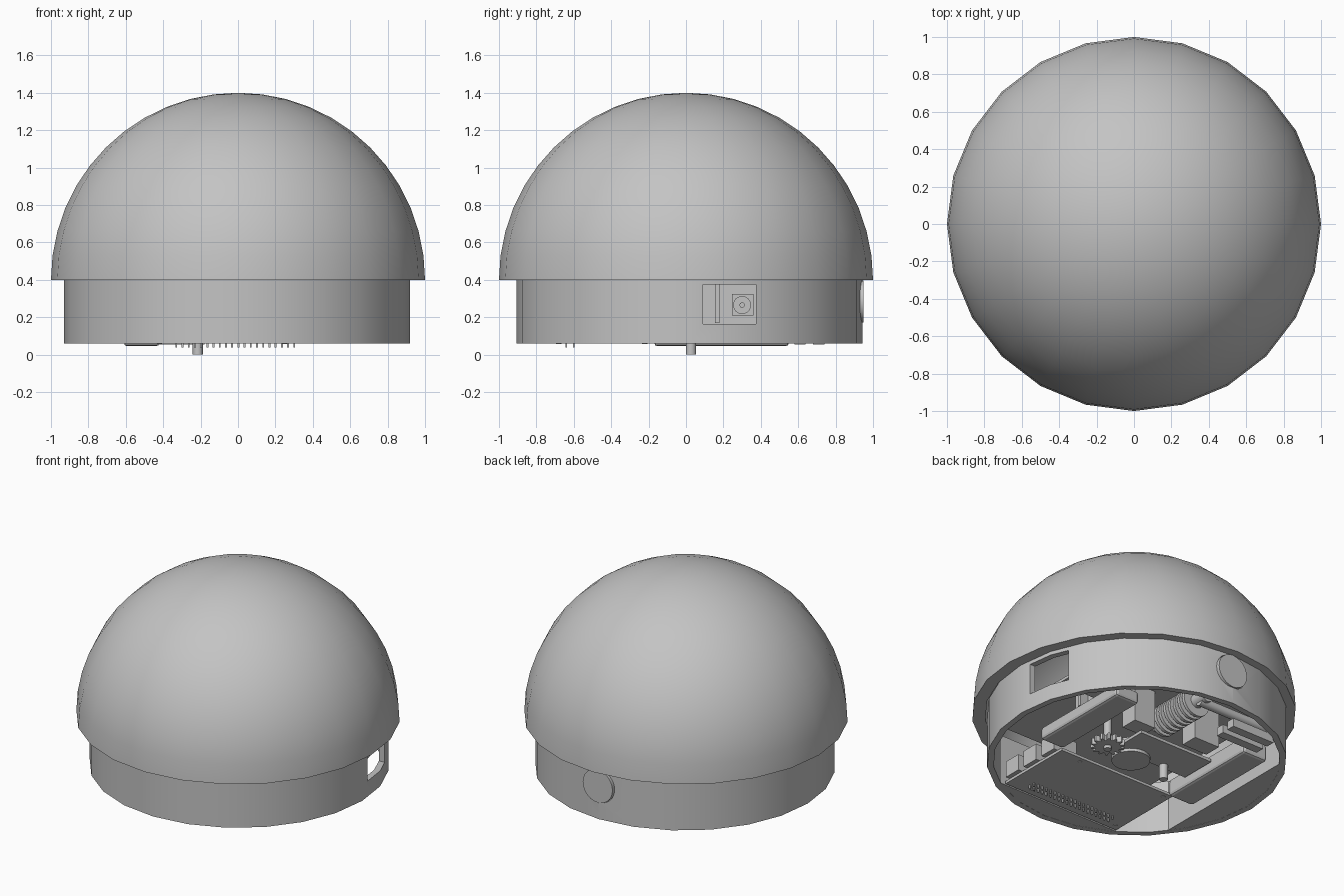
import bpy, bmesh, math
from mathutils import Matrix, Vector

if "Cube" in bpy.data.objects:
    bpy.data.objects.remove(bpy.data.objects["Cube"], do_unlink=True)

SEG = 24
BASE = Vector((-0.005, 0.02, 0))

grey = bpy.data.materials.new("plain_grey")
grey.use_nodes = True
grey.diffuse_color = (0.55, 0.55, 0.55, 1)
grey.node_tree.nodes["Principled BSDF"].inputs["Base Color"].default_value = (0.55, 0.55, 0.55, 1)


def finish(name, bm, offset=(0, 0, 0)):
    bmesh.ops.translate(bm, verts=bm.verts, vec=Vector(offset))
    bmesh.ops.recalc_face_normals(bm, faces=bm.faces)
    mesh = bpy.data.meshes.new(name)
    bm.to_mesh(mesh)
    bm.free()
    mesh.materials.append(grey)
    obj = bpy.data.objects.new(name, mesh)
    bpy.context.collection.objects.link(obj)
    return obj


def smooth(obj):
    bpy.ops.object.select_all(action='DESELECT')
    obj.select_set(True)
    bpy.context.view_layer.objects.active = obj
    bpy.ops.object.shade_smooth_by_angle(angle=math.radians(30))


def add_box(bm, x, y, z):
    size = Matrix.Diagonal((x[1] - x[0], y[1] - y[0], z[1] - z[0], 1))
    centre = Matrix.Translation((sum(x) / 2, sum(y) / 2, sum(z) / 2))
    return bmesh.ops.create_cube(bm, size=1, matrix=centre @ size)


def box(name, x, y, z, bevel=0):
    bm = bmesh.new()
    add_box(bm, x, y, z)
    if bevel:
        bmesh.ops.bevel(bm, geom=bm.edges[:], offset=bevel, segments=2, affect='EDGES', profile=0.5)
    return finish(name, bm)


def cylinder(name, centre, radius, depth, axis='Z', sides=24):
    turn = {'X': Matrix.Rotation(math.pi / 2, 4, 'Y'),
            'Y': Matrix.Rotation(math.pi / 2, 4, 'X'), 'Z': Matrix()}[axis]
    bm = bmesh.new()
    bmesh.ops.create_cone(bm, cap_ends=True, segments=sides, radius1=radius, radius2=radius,
                          depth=depth, matrix=turn)
    obj = finish(name, bm, centre)
    smooth(obj)
    return obj


def lathe(name, profile, offset=(0, 0, 0), closed=True):
    bm = bmesh.new()
    verts = [bm.verts.new((r, 0, z)) for r, z in profile]
    edges = [bm.edges.new(pair) for pair in zip(verts, verts[1:])]
    if closed:
        edges.append(bm.edges.new((verts[-1], verts[0])))
    bmesh.ops.spin(bm, geom=verts + edges, cent=(0, 0, 0), axis=(0, 0, 1),
                   angle=2 * math.pi, steps=SEG)
    bmesh.ops.remove_doubles(bm, verts=bm.verts, dist=0.0005)
    obj = finish(name, bm, offset)
    return obj


def cut(obj, cutter):
    mod = obj.modifiers.new("opening", 'BOOLEAN')
    mod.operation = 'DIFFERENCE'
    mod.solver = 'EXACT'
    mod.object = cutter
    bpy.context.view_layer.objects.active = obj
    bpy.ops.object.modifier_apply(modifier=mod.name)
    bpy.data.objects.remove(cutter, do_unlink=True)


# Hollow dome
def arc(radius, steps=12):
    return [(radius * math.cos(i * math.pi / 2 / steps), 0.4 + radius * math.sin(i * math.pi / 2 / steps))
            for i in range(steps + 1)]


smooth(lathe("dome_shell", arc(1.0) + arc(0.92)[::-1]))

# Base wall with a side window and a round hole at the back
wall = lathe("base_wall", [(0.925, 0.06), (0.925, 0.41), (0.885, 0.41), (0.885, 0.06)], BASE)
cut(wall, box("window_cutter", (0.7, 1.1), (0.09, 0.375), (0.165, 0.375)))
cut(wall, cylinder("button_cutter", (0, 0.92, 0.285), 0.115, 0.2, 'Y'))
smooth(wall)
cylinder("back_button", (0, 0.92, 0.285), 0.112, 0.06, 'Y')
box("mounting_deck", (-0.62, 0.62), (-0.62, 0.62), (0.38, 0.4))


# Solid wall segments with straight inner faces
def segment(name, normal, distance):
    bm = bmesh.new()
    bmesh.ops.create_cone(bm, cap_ends=True, segments=SEG, radius1=0.9, radius2=0.9, depth=0.34,
                          matrix=Matrix.Translation((0, 0, 0.231)) @ Matrix.Rotation(math.pi / 2, 4, 'Z'))
    cutres = bmesh.ops.bisect_plane(bm, geom=bm.verts[:] + bm.edges[:] + bm.faces[:],
                                    plane_co=Vector(normal) * distance, plane_no=normal, clear_inner=True)
    rim = [e for e in cutres["geom_cut"] if isinstance(e, bmesh.types.BMEdge)]
    bmesh.ops.holes_fill(bm, edges=rim)
    finish(name, bm, BASE)


segment("right_wall_block", (-1, 0, 0), 0.7)
segment("front_wall_block", (0, -1, 0), 0.75)

# Circuit board, its chips, ports and pin header
box("circuit_board", (-0.46, 0.43), (-0.72, -0.18), (0.062, 0.08))
box("board_chip", (-0.15, 0.05), (-0.5, -0.3), (0.08, 0.1))
for i, y in enumerate((-0.62, -0.45, -0.28)):
    box(f"board_port_{i + 1}", (0.28, 0.46), (y - 0.06, y + 0.06), (0.08, 0.19))
bm = bmesh.new()
for i in range(20):
    for y in (-0.64, -0.6):
        x = -0.33 + i * 0.0332
        add_box(bm, (x - 0.005, x + 0.005), (y - 0.005, y + 0.005), (0.038, 0.07))
finish("header_pins", bm)
for x in (-0.42, 0.25):
    for y in (-0.68, -0.22):
        cylinder("board_screw", (x, y, 0.064), 0.014, 0.012, sides=12)

# Batteries on both sides
box("right_battery", (-0.61, -0.42), (-0.17, 0.55), (0.045, 0.16), 0.018)
box("left_battery", (0.43, 0.61), (-0.17, 0.56), (0.065, 0.15), 0.018)

# Power jack behind the window
box("jack_plate", (0.5, 0.52), (0.06, 0.4), (0.16, 0.38))
box("jack_body", (0.52, 0.66), (0.245, 0.36), (0.21, 0.325))
for radius, x in ((0.048, 0.665), (0.032, 0.67), (0.014, 0.68)):
    cylinder("jack_ring", (x, 0.3, 0.265), radius, 0.02, 'X')
box("jack_rail", (0.52, 0.58), (0.155, 0.18), (0.17, 0.375))

# Gear train
box("gear_plate", (-0.41, 0.15), (0.0, 0.25), (0.1, 0.12))
bm = bmesh.new()
teeth = 14
ring = []
for i in range(teeth * 4):
    r = 0.105 if i % 4 < 2 else 0.08
    a = 2 * math.pi * i / (teeth * 4)
    ring.append(bm.verts.new((r * math.cos(a), r * math.sin(a), 0)))
face = bm.faces.new(ring)
up = bmesh.ops.extrude_face_region(bm, geom=[face])["geom"]
bmesh.ops.translate(bm, verts=[v for v in up if isinstance(v, bmesh.types.BMVert)], vec=(0, 0, 0.04))
finish("spur_gear", bm, (0.22, 0.01, 0.08))
cylinder("gear_shaft", (0.22, 0.01, 0.22), 0.025, 0.32, sides=16)
cylinder("motor_can", (0.0, -0.03, 0.13), 0.12, 0.1)
cylinder("motor_post", (-0.215, 0.027, 0.06), 0.027, 0.12, sides=16)
box("gear_bracket", (0.1, 0.26), (0.2, 0.32), (0.12, 0.38))
box("worm_bracket", (-0.33, -0.14), (0.3, 0.42), (0.1, 0.38))

# Worm shaft with rings
cylinder("worm_shaft", (-0.03, 0.42, 0.25), 0.045, 0.5, 'Y')
for i in range(8):
    cylinder("worm_ring", (-0.03, 0.24 + i * 0.045, 0.25), 0.1, 0.02, 'Y')
cylinder("cross_shaft", (-0.28, 0.62, 0.22), 0.03, 0.55, 'X', 16)
for i, y in enumerate((0.6, 0.7)):
    box(f"back_strip_{i + 1}", (-0.5, -0.18), (y - 0.02, y + 0.04), (0.053, 0.11))
